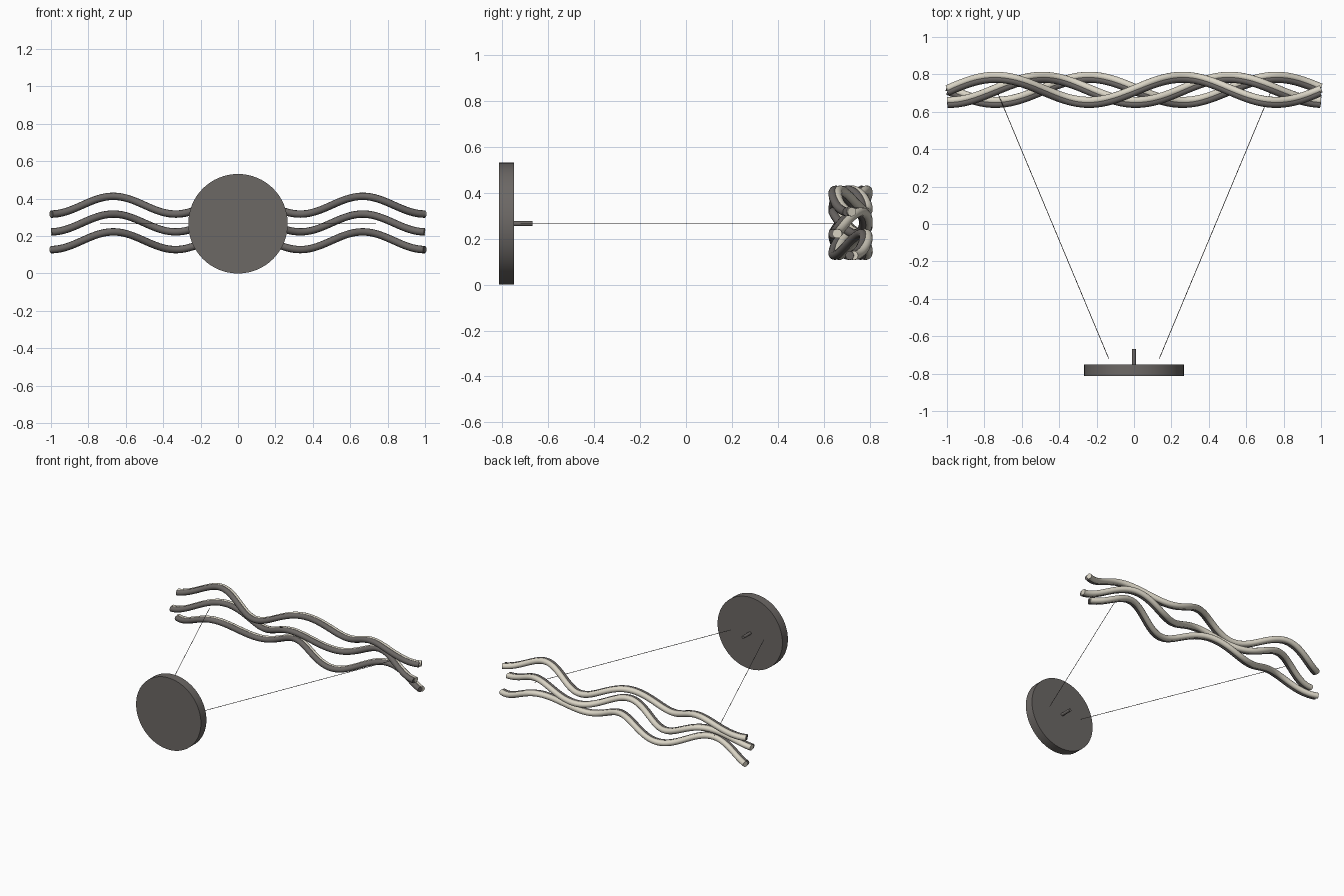
import bpy
from math import cos, pi
from mathutils import Vector

cube = bpy.data.objects.get("Cube")
if cube:
    bpy.data.objects.remove(cube, do_unlink=True)


def make_material(name, rgb):
    mat = bpy.data.materials.new(name)
    mat.use_nodes = True
    mat.diffuse_color = (*rgb, 1)
    mat.node_tree.nodes["Principled BSDF"].inputs["Base Color"].default_value = (*rgb, 1)
    return mat


dark_metal = make_material("dark metal", (0.15, 0.138, 0.13))
pale_cream = make_material("pale cream", (0.70, 0.66, 0.56))

MID_Z = 0.266


def activate(obj):
    bpy.ops.object.select_all(action='DESELECT')
    obj.select_set(True)
    bpy.context.view_layer.objects.active = obj


def tube(name, points, radius, mat, resolution=4):
    """Capped round tube along a path, converted to a mesh."""
    curve = bpy.data.curves.new(name, 'CURVE')
    curve.dimensions = '3D'
    curve.bevel_depth = radius
    curve.bevel_resolution = resolution
    curve.use_fill_caps = True
    spline = curve.splines.new('POLY')
    spline.points.add(len(points) - 1)
    for p, co in zip(spline.points, points):
        p.co = (*co, 1)
    curve.materials.append(mat)
    obj = bpy.data.objects.new(name, curve)
    bpy.context.collection.objects.link(obj)
    activate(obj)
    bpy.ops.object.convert(target='MESH')
    bpy.ops.object.shade_smooth_by_angle(angle=pi / 5)


def cylinder(name, radius, y0, y1, sides, mat):
    """Cylinder lying along the y axis."""
    bpy.ops.mesh.primitive_cylinder_add(
        vertices=sides, radius=radius, depth=y1 - y0,
        location=(0, (y0 + y1) / 2, MID_Z), rotation=(pi / 2, 0, 0))
    obj = bpy.context.object
    obj.name = name
    obj.data.materials.append(mat)
    bpy.ops.object.shade_smooth_by_angle(angle=pi / 6)


def wave_path(index, half_length, depth_shift, steps=120):
    """Wavy path; each strand runs a quarter wave later in depth."""
    path = []
    for s in range(steps + 1):
        x = half_length * (2 * s / steps - 1)
        y = 0.717 + depth_shift + 0.067 * cos(2 * pi * (x + 0.74 - 0.25 * index))
        z = 0.365 - 0.095 * index + 0.0475 * cos(3 * pi * x)
        path.append(Vector((x, y, z)))
    return path


# Mounting disc and the short stem behind it
cylinder("mounting_disc", 0.266, -0.814, -0.75, 64, dark_metal)
cylinder("cable_stem", 0.011, -0.75, -0.668, 16, dark_metal)

# Two suspension wires spreading to the strands
for side, label in ((1, "left"), (-1, "right")):
    tube(label + "_wire",
         [Vector((side * 0.135, -0.72, MID_Z)), Vector((side * 0.737, 0.72, MID_Z))],
         0.0018, dark_metal, 1)

# Three wavy strands: dark housing in front, pale light tube behind
for i, label in enumerate(("upper", "middle", "lower")):
    tube(label + "_housing", wave_path(i, 0.996, -0.01), 0.0195, dark_metal)
    tube(label + "_light", wave_path(i, 1.0, 0.01), 0.02, pale_cream)
